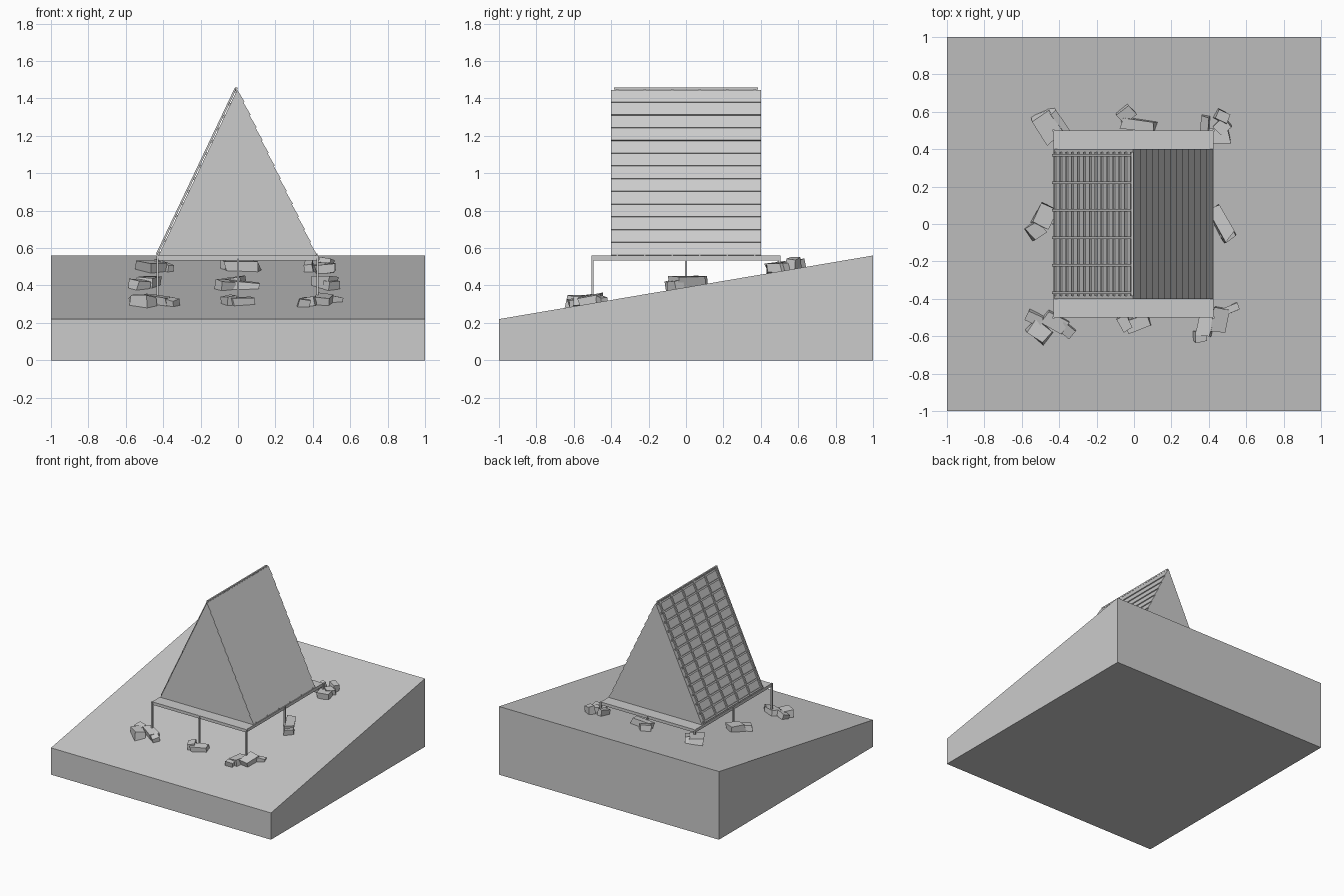
import bpy, math, random
from mathutils import Vector, Matrix, Euler

if "Cube" in bpy.data.objects:
    bpy.data.objects.remove(bpy.data.objects["Cube"])

random.seed(4)


def mesh(name, verts, faces):
    me = bpy.data.meshes.new(name)
    me.from_pydata([tuple(v) for v in verts], [], faces)
    me.update()
    ob = bpy.data.objects.new(name, me)
    bpy.context.collection.objects.link(ob)
    return ob


def extrude_y(name, profile, y0, y1):
    # Counter-clockwise (x, z) profile swept along y
    n = len(profile)
    verts = [(x, y, z) for y in (y0, y1) for x, z in profile]
    faces = [tuple(range(n)), tuple(range(2 * n - 1, n - 1, -1))]
    faces += [(i, i + n, (i + 1) % n + n, (i + 1) % n) for i in range(n)]
    return mesh(name, verts, faces)


BOX_FACES = [(0, 1, 3, 2), (4, 6, 7, 5), (0, 4, 5, 1), (2, 3, 7, 6), (0, 2, 6, 4), (1, 5, 7, 3)]


def box(name, center, size, rot=Matrix.Identity(3), jitter=0.0):
    verts = []
    for sx in (-.5, .5):
        for sy in (-.5, .5):
            for sz in (-.5, .5):
                k = [1 - random.uniform(0, jitter) for _ in range(3)]
                v = Vector((sx * size[0] * k[0], sy * size[1] * k[1], sz * size[2] * k[2]))
                verts.append(rot @ v + Vector(center))
    return mesh(name, verts, BOX_FACES)


def ground(y):
    return 0.39 + 0.17 * y


# Sloping block of land
mesh("hillside",
     [(x, y, z) for x in (-1, 1) for y in (-1, 1) for z in (0, ground(y))], BOX_FACES)

# Platform: boards with a rim beam on the front and back
box("deck", (-0.003, 0, 0.552), (0.856, 1.0, 0.016))
for y, n in ((-0.49, "front"), (0.49, "back")):
    box(n + "_deck_beam", (-0.003, y, 0.5405), (0.856, 0.015, 0.012))
for x, n in ((-0.423, "left"), (0.417, "right"), (0, "middle")):
    box(n + "_deck_beam", (x, 0, 0.5405), (0.015, 0.965, 0.012))

# Nine slim posts down to the slope
for x in (-0.43, 0, 0.425):
    for y in (-0.5, 0, 0.5):
        bottom = ground(y) - 0.02
        box("post", (x, y, (0.561 + bottom) / 2), (0.012, 0.012, 0.561 - bottom))

# A-frame body
APEX = Vector((-0.005, 0, 1.445))
extrude_y("cabin_body", [(-0.425, 0.56), (0.415, 0.56), (APEX.x, APEX.z)], -0.4, 0.4)

# Right roof: overlapping boards as one saw-tooth profile
foot = Vector((0.415, 0, 0.56))
down = foot - APEX
normal = Vector((-down.z, 0, down.x)).normalized()
profile = []
N = 13
for i in range(N):
    a = APEX + down * (i / N) + normal * 0.002
    b = APEX + down * ((i + 1) / N) + normal * 0.009
    profile += [(a.x, a.z), (b.x, b.z)]
profile += [(foot.x, foot.z), (APEX.x, APEX.z)]
extrude_y("right_roof_boards", profile[::-1], -0.4, 0.4)

# Left roof: horizontal battens crossed by raised rafters
foot = Vector((-0.425, 0, 0.56))
down = foot - APEX
length = down.length
axis = down.normalized()
normal = Vector((axis.z, 0, -axis.x))
rot = Matrix((axis, Vector((0, 1, 0)), -normal if normal.x > 0 else normal)).transposed()
out = Vector((-abs(axis.z), 0, abs(axis.x)))
rot = Matrix((axis, axis.cross(out) * -1, out)).transposed()
for i in range(14):
    p = APEX + axis * (0.012 + (length - 0.024) * i / 13) + out * 0.004
    box("left_batten", p, (0.014, 0.77, 0.010), rot)
RAFTERS = [-0.367 + 0.734 * i / 5 for i in range(6)]
for y in RAFTERS:
    p = APEX + axis * (length / 2 - 0.004) + out * 0.0105 + Vector((0, y, 0))
    box("left_rafter", p, (length + 0.008, 0.013, 0.011), rot)

# Ridge strip and small pegs at the right eave
box("ridge_strip", (-0.009, 0, 1.453), (0.012, 0.77, 0.012))
for y in RAFTERS:
    box("eave_peg", (0.42, y, 0.565), (0.01, 0.008, 0.01))

# Footing stones: x, y, length, width, height, turn in degrees
FRONT = [(-.53, -.505, .09, .06, .06, -25), (-.505, -.575, .12, .09, .075, -40),
         (-.36, -.565, .085, .06, .05, -35), (-.42, -.525, .14, .08, .06, -30),
         (-.05, -.53, .06, .09, .06, 25), (.02, -.53, .14, .07, .05, 20),
         (.355, -.60, .07, .06, .05, 5), (.385, -.54, .08, .12, .06, -12),
         (.46, -.51, .09, .13, .06, -12), (.515, -.455, .09, .04, .04, 25)]
MIDDLE = [(-.48, .04, .10, .12, .07, -25), (-.525, -.03, .09, .09, .06, 35),
          (-.03, .04, .15, .09, .06, -20), (.04, -.03, .17, .07, .05, 8),
          (-.07, -.06, .09, .07, .06, 30),
          (.465, .01, .07, .2, .08, 30), (.50, -.055, .08, .06, .06, 35)]
BACK = [(-.46, .525, .12, .17, .07, 35), (-.40, .55, .04, .16, .06, 35),
        (.02, .53, .20, .06, .07, -10), (-.04, .59, .09, .07, .06, 40),
        (.47, .575, .08, .06, .08, -25), (.47, .525, .08, .07, .06, 40),
        (.46, .47, .11, .09, .06, 5), (.38, .53, .05, .11, .06, -5)]
for x, y, l, w, h, turn in FRONT + MIDDLE + BACK:
    tilt = [math.radians(random.uniform(-10, 10)) for _ in range(2)]
    r = Euler((tilt[0] + 0.12, tilt[1], math.radians(turn))).to_matrix()
    box("footing_stone", (x, y, ground(y) + h * 0.3), (l * 1.1, w * 1.1, h), r, 0.3)

# Point every face outward
import bmesh
for ob in bpy.context.collection.objects:
    bm = bmesh.new()
    bm.from_mesh(ob.data)
    bmesh.ops.recalc_face_normals(bm, faces=bm.faces)
    bm.to_mesh(ob.data)
    bm.free()
